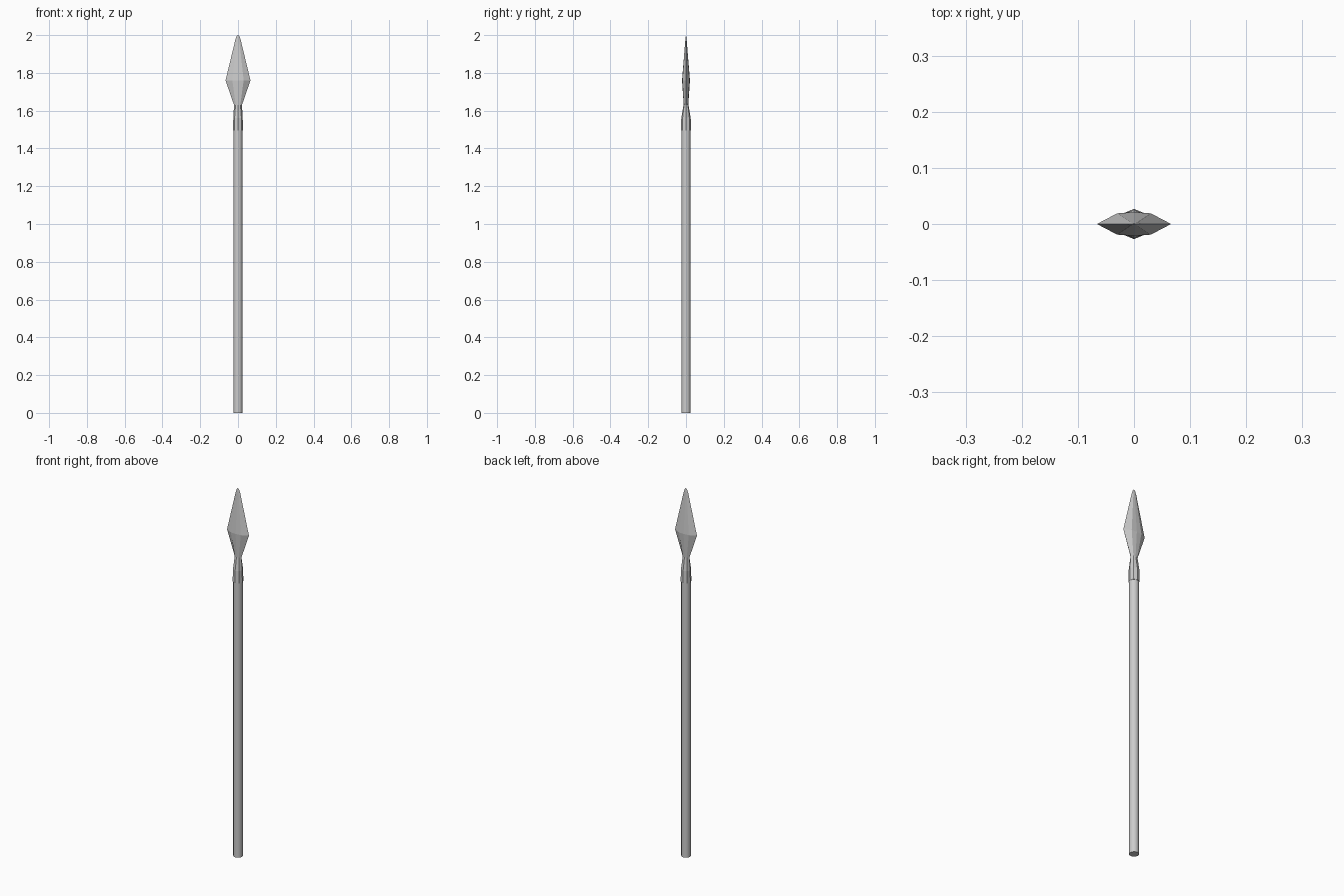
import bpy, bmesh, math

if "Cube" in bpy.data.objects:
    bpy.data.objects.remove(bpy.data.objects["Cube"])


def finish(bm, name):
    bmesh.ops.recalc_face_normals(bm, faces=bm.faces)
    mesh = bpy.data.meshes.new(name)
    bm.to_mesh(mesh)
    bm.free()
    obj = bpy.data.objects.new(name, mesh)
    bpy.context.collection.objects.link(obj)
    return obj


def loft(name, rings):
    """Eight-sided sections: z, edge half width, shoulder x, shoulder y, ridge y."""
    bm = bmesh.new()
    loops = []
    for z, w, sx, sy, t in rings:
        pts = [(w, 0), (sx, sy), (0, t), (-sx, sy), (-w, 0), (-sx, -sy), (0, -t), (sx, -sy)]
        loops.append([bm.verts.new((x, y, z)) for x, y in pts])
    for a, b in zip(loops, loops[1:]):
        for i in range(8):
            j = (i + 1) % 8
            bm.faces.new((a[i], a[j], b[j], b[i]))
    bm.faces.new(loops[0])
    bm.faces.new(loops[-1])
    return finish(bm, name)


# Wooden shaft
bm = bmesh.new()
bmesh.ops.create_cone(bm, cap_ends=True, segments=12, radius1=0.024, radius2=0.024, depth=1.5)
bmesh.ops.translate(bm, verts=bm.verts, vec=(0, 0, 0.75))
shaft = finish(bm, "shaft")
for p in shaft.data.polygons:
    p.use_smooth = len(p.vertices) == 4

# Socket gripping the shaft, pinched towards the blade
loft("socket", [
    (1.495, 0.026, 0.019, 0.019, 0.027),
    (1.56, 0.025, 0.018, 0.018, 0.025),
    (1.63, 0.021, 0.013, 0.010, 0.013),
])

# Leaf-shaped blade with bevelled edges
loft("blade", [
    (1.63, 0.021, 0.012, 0.010, 0.012),
    (1.76, 0.066, 0.030, 0.019, 0.021),
    (1.98, 0.013, 0.006, 0.003, 0.003),
    (1.995, 0.007, 0.003, 0.001, 0.001),
    (2.0, 0.002, 0.001, 0.0004, 0.0005),
])
